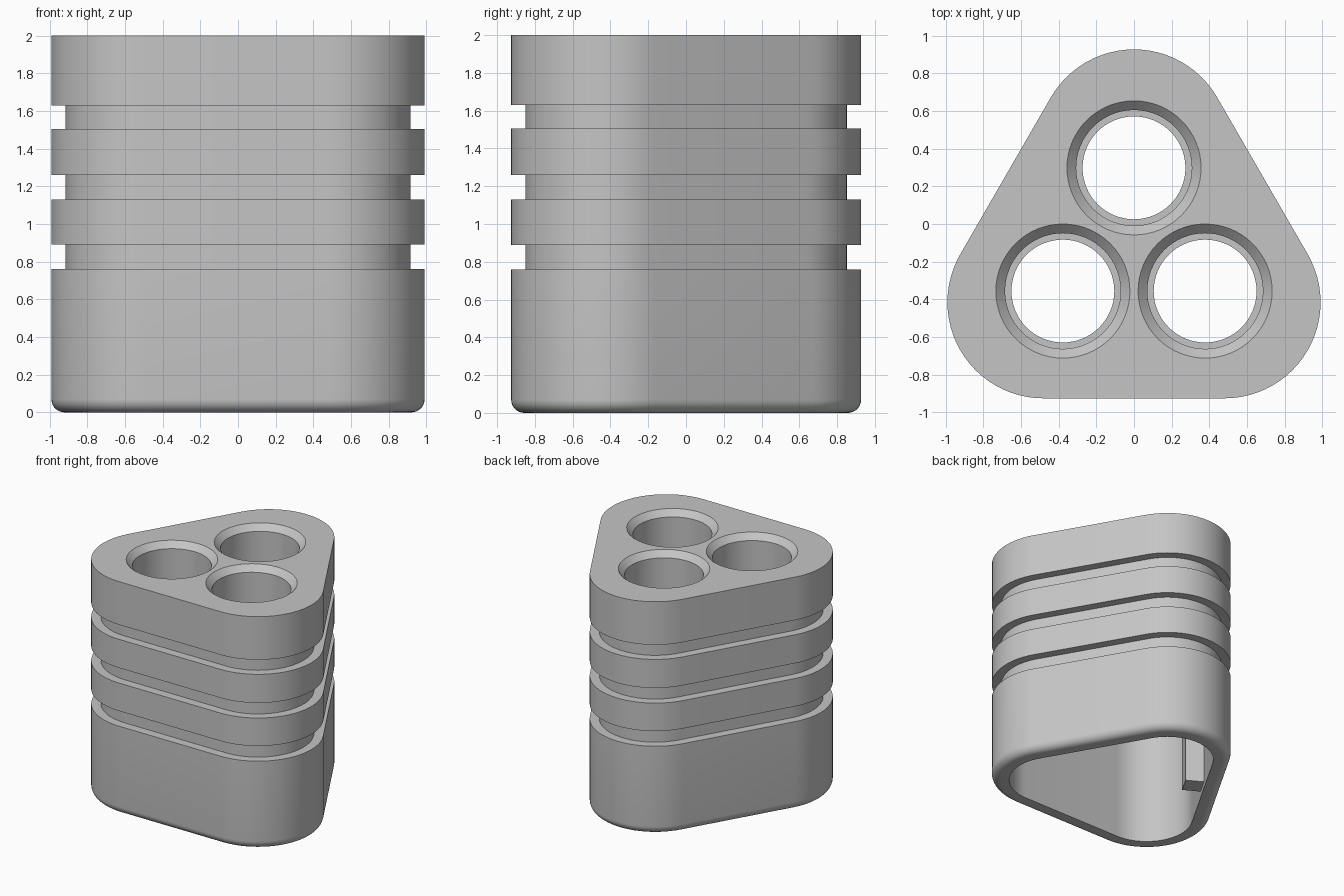
import bpy, bmesh, math
from mathutils import Matrix, Vector

cube = bpy.data.objects.get("Cube")
if cube:
    bpy.data.objects.remove(cube)

grey = bpy.data.materials.new("plain_grey")
grey.use_nodes = True
colour = (0.56, 0.56, 0.56, 1)
grey.diffuse_color = colour
grey.node_tree.nodes["Principled BSDF"].inputs["Base Color"].default_value = colour

MID_Y = -0.138        # centre of the rounded triangle
CORNER = 0.555        # centre to each corner arc
RADIUS = 0.51         # outer corner radius
INNER = 0.37          # cavity corner radius
CEILING = 1.0         # cavity height
CORNERS = [math.radians(a) for a in (90, 210, 330)]


def rounded_triangle(radius, z, steps=24):
    points = []
    for a in CORNERS:
        for i in range(steps + 1):
            t = a + math.radians(120 * i / steps - 60)
            points.append((CORNER * math.cos(a) + radius * math.cos(t),
                           MID_Y + CORNER * math.sin(a) + radius * math.sin(t), z))
    return points


def circle(radius, z, x, y, steps=64):
    return [(x + radius * math.cos(math.tau * i / steps),
             y + radius * math.sin(math.tau * i / steps), z) for i in range(steps)]


def make_object(name, bm):
    bmesh.ops.recalc_face_normals(bm, faces=bm.faces)
    mesh = bpy.data.meshes.new(name)
    bm.to_mesh(mesh)
    bm.free()
    mesh.materials.append(grey)
    obj = bpy.data.objects.new(name, mesh)
    bpy.context.collection.objects.link(obj)
    return obj


def loft(name, rings):
    # skin a stack of matching rings and cap both ends
    bm = bmesh.new()
    loops = [[bm.verts.new(p) for p in ring] for ring in rings]
    n = len(loops[0])
    for low, high in zip(loops, loops[1:]):
        for i in range(n):
            j = (i + 1) % n
            bm.faces.new((low[i], low[j], high[j], high[i]))
    bm.faces.new(loops[0][::-1])
    bm.faces.new(loops[-1])
    return make_object(name, bm)


# Hollow body: cavity, rounded foot, three grooves, top
profile = [(INNER, CEILING), (INNER, 0)]
foot = 0.07
for i in range(9):
    t = math.radians(90 * i / 8)
    profile.append((RADIUS - foot + foot * math.sin(t), foot - foot * math.cos(t)))
for bottom, top in ((0.76, 0.89), (1.13, 1.26), (1.505, 1.63)):
    profile += [(RADIUS, bottom), (RADIUS - 0.075, bottom),
                (RADIUS - 0.075, top), (RADIUS, top)]
profile.append((RADIUS, 2))
body = loft("holder_body", [rounded_triangle(r, z) for r, z in profile])

# Chamfered sockets with a narrow ledge at the bottom
ledge = CEILING + 0.1
socket = [(0.273, CEILING - 0.1), (0.273, ledge), (0.307, ledge),
          (0.307, 1.95), (0.356, 2), (0.356, 2.1)]
for a in CORNERS:
    x, y = 0.436 * math.cos(a), MID_Y + 0.436 * math.sin(a)
    cutter = loft("socket_cutter", [circle(r, z, x, y) for r, z in socket])
    cutter.hide_render = True
    cut = body.modifiers.new("socket", 'BOOLEAN')
    cut.operation = 'DIFFERENCE'
    cut.solver = 'EXACT'
    cut.object = cutter
    bpy.context.view_layer.objects.active = body
    bpy.ops.object.modifier_apply(modifier=cut.name)
    bpy.data.objects.remove(cutter)

bpy.ops.object.select_all(action='DESELECT')
body.select_set(True)
bpy.context.view_layer.objects.active = body
bpy.ops.object.shade_smooth_by_angle(angle=math.radians(30))

# Upright rib on the inside of the left-hand slanted wall
out = Vector((-math.cos(math.radians(30)), 0.5, 0))
wall = CORNER / 2 + INNER
bm = bmesh.new()
bmesh.ops.create_cube(bm, size=1)
bmesh.ops.scale(bm, verts=bm.verts, vec=(0.17, 0.16, CEILING - 0.05))
bmesh.ops.rotate(bm, verts=bm.verts, matrix=Matrix.Rotation(math.radians(150), 3, 'Z'))
bmesh.ops.translate(bm, verts=bm.verts,
                    vec=out * (wall - 0.065) + Vector((0, MID_Y, CEILING / 2 + 0.035)))
make_object("inner_rib", bm)
